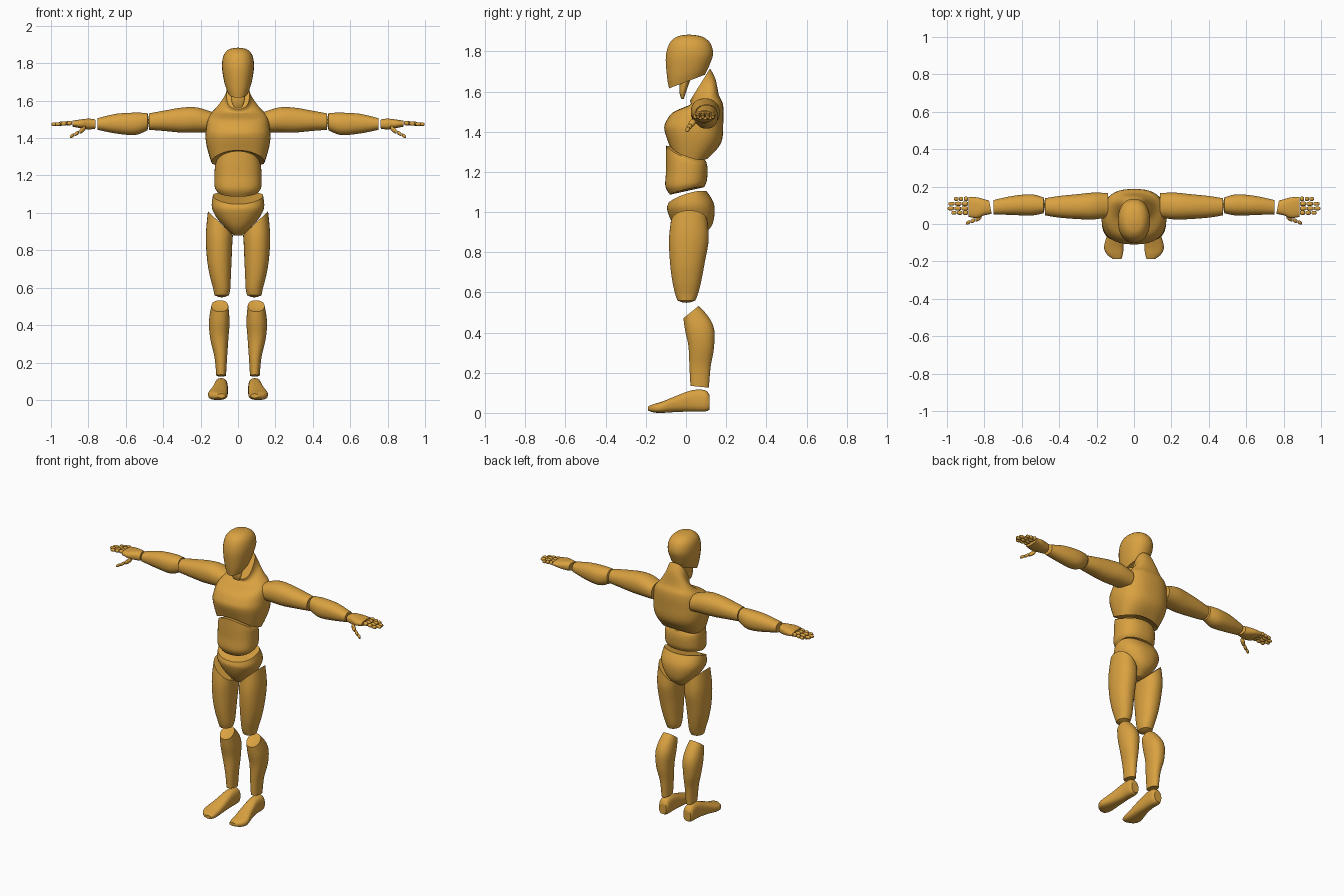
import bpy, bmesh, math
from mathutils import Vector

wood = bpy.data.materials.new("warm_ochre")
wood.diffuse_color = (0.70, 0.36, 0.052, 1)


def spline(rings, steps):
    """Catmull-Rom interpolation of the ring parameters."""
    out = []
    for i in range(len(rings) - 1):
        a, b = rings[max(i - 1, 0)], rings[i]
        c, d = rings[i + 1], rings[min(i + 2, len(rings) - 1)]
        for k in range(steps):
            s = k / steps
            out.append([0.5 * (2 * q + (r - p) * s + (2 * p - 5 * q + 4 * r - w) * s * s
                               + (3 * q - p - 3 * r + w) * s ** 3)
                        for p, q, r, w in zip(a, b, c, d)])
    return out + [list(rings[-1])]


def loft(name, axis, rings, n=32, power=2.2, dome=(0, 0), steps=5, mirror=False):
    """Ring: along, centre u, centre v, radius u, radius v, slope u, slope v, arch u."""
    rings = spline([tuple(r) + (0,) * (8 - len(r)) for r in rings], steps)
    bm = bmesh.new()

    def point(r, k, scale, lift=0):
        t, cu, cv, ru, rv, su, sv, arch = r
        a = 2 * math.pi * (k + 0.5) / n
        c, s = math.cos(a), math.sin(a)
        du = ru * scale * math.copysign(abs(c) ** (2 / power), c)
        dv = rv * scale * math.copysign(abs(s) ** (2 / power), s)
        t += su * du + sv * dv + arch * du * du + lift
        u, v = cu + du, cv + dv
        return {"x": (t, u, v), "y": (u, t, v), "z": (u, v, t)}[axis]

    # inner cap rings close both ends
    loops = [(rings[0], 0.5, dome[0] * 0.75)] + [(r, 1, 0) for r in rings]
    loops.append((rings[-1], 0.5, dome[1] * 0.75))
    verts = [[bm.verts.new(point(r, k, s, l)) for k in range(n)] for r, s, l in loops]
    for lo, hi in zip(verts, verts[1:]):
        for k in range(n):
            j = (k + 1) % n
            bm.faces.new((lo[k], lo[j], hi[j], hi[k]))
    for row, r, d in ((verts[0], rings[0], dome[0]), (verts[-1], rings[-1], dome[1])):
        mid = bm.verts.new(point(r, 0, 0, d))
        for k in range(n):
            bm.faces.new((row[k], row[(k + 1) % n], mid))
    bmesh.ops.recalc_face_normals(bm, faces=bm.faces)
    mesh = bpy.data.meshes.new(name)
    bm.to_mesh(mesh)
    bm.free()
    mesh.materials.append(wood)
    mesh.shade_smooth()
    mesh.set_sharp_from_angle(angle=math.radians(38))
    ob = bpy.data.objects.new(name, mesh)
    bpy.context.collection.objects.link(ob)
    if mirror:
        ob.modifiers.new("mirror", "MIRROR").use_mirror_merge = False
    return ob


# head with a narrow throat wedge under the chin
loft("head", "z", [
    (1.650, 0, 0.005, 0.056, 0.090, 0, 0.38),
    (1.700, 0, 0.010, 0.073, 0.105, 0, 0.25),
    (1.780, 0, 0.017, 0.086, 0.118, 0, 0.05),
    (1.840, 0, 0.020, 0.078, 0.102),
    (1.872, 0, 0.018, 0.052, 0.066),
    (1.882, 0, 0.015, 0.018, 0.022)], dome=(0, 0.001))
loft("throat", "z", [
    (1.563, 0, -0.017, 0.022, 0.006),
    (1.600, 0, -0.016, 0.036, 0.017),
    (1.680, 0, 0.000, 0.045, 0.030)], n=20)

# chest rising into a slanted neck at the back
loft("chest_and_neck", "z", [
    (1.302, 0, 0.014, 0.142, 0.098, 0, -0.33, -1.5),
    (1.378, 0, 0.034, 0.171, 0.142, 0, -0.22),
    (1.450, 0, 0.043, 0.171, 0.143),
    (1.515, 0, 0.060, 0.156, 0.125, 0, 0.15),
    (1.555, 0, 0.084, 0.118, 0.080, 0, 0.35),
    (1.600, 0, 0.085, 0.074, 0.062, 0, 1.0),
    (1.635, 0, 0.070, 0.062, 0.050, 0, 1.6)], n=40, power=2.5, dome=(0.015, 0))

# waist and hips
loft("abdomen", "z", [
    (1.105, 0, 0.005, 0.112, 0.085, 0, 0.22, 0.8),
    (1.140, 0, 0.000, 0.125, 0.103, 0, 0.12),
    (1.200, 0, 0.004, 0.126, 0.104),
    (1.250, 0, 0.003, 0.123, 0.103, 0, -0.2),
    (1.293, 0, 0.000, 0.116, 0.099, 0, -0.38, -1.8)], n=40, power=2.4, dome=(0, 0.02))
loft("pelvis", "z", [
    (0.880, 0, 0.030, 0.024, 0.040),
    (0.920, 0, 0.034, 0.068, 0.086),
    (0.970, 0, 0.030, 0.112, 0.110),
    (1.030, 0, 0.022, 0.140, 0.117, 0, 0.10),
    (1.075, 0, 0.008, 0.134, 0.095, 0, 0.30, 1.0)], n=40, power=2.3)

# legs
loft("thighs", "z", [
    (0.560, 0.087, 0.002, 0.039, 0.045),
    (0.595, 0.087, 0.003, 0.046, 0.058),
    (0.660, 0.094, 0.004, 0.056, 0.073),
    (0.750, 0.100, 0.007, 0.066, 0.087, 0.05),
    (0.860, 0.101, 0.014, 0.071, 0.099, 0.30),
    (0.945, 0.094, 0.016, 0.067, 0.092, 0.95)], dome=(-0.012, 0), mirror=True)
loft("shins", "z", [
    (0.130, 0.090, 0.068, 0.026, 0.046, 0, -0.10),
    (0.230, 0.092, 0.070, 0.034, 0.053),
    (0.330, 0.100, 0.076, 0.049, 0.064),
    (0.420, 0.100, 0.066, 0.055, 0.069, 0, 0.25),
    (0.502, 0.097, 0.025, 0.045, 0.038, 0, 0.80)], dome=(0, -0.008), mirror=True)
loft("feet", "y", [
    (-0.188, 0.090, 0.022, 0.022, 0.011),
    (-0.160, 0.103, 0.023, 0.044, 0.021),
    (-0.120, 0.108, 0.028, 0.052, 0.028),
    (-0.050, 0.098, 0.044, 0.044, 0.040),
    (0.030, 0.091, 0.060, 0.036, 0.053),
    (0.095, 0.090, 0.060, 0.035, 0.053),
    (0.118, 0.090, 0.052, 0.026, 0.036)], power=2.6, mirror=True)

# arms
loft("upper_arms", "x", [
    (0.140, 0.100, 1.485, 0.066, 0.055),
    (0.220, 0.096, 1.497, 0.072, 0.067),
    (0.300, 0.093, 1.496, 0.067, 0.067),
    (0.400, 0.092, 1.492, 0.058, 0.054),
    (0.476, 0.092, 1.488, 0.046, 0.044)], dome=(0, -0.015), mirror=True)
loft("forearms", "x", [
    (0.484, 0.100, 1.488, 0.043, 0.046),
    (0.550, 0.102, 1.476, 0.057, 0.060),
    (0.650, 0.099, 1.477, 0.051, 0.053),
    (0.752, 0.090, 1.475, 0.038, 0.031)], dome=(-0.008, 0), mirror=True)

# hands
loft("palms", "x", [
    (0.768, 0.090, 1.475, 0.036, 0.026, 0.2),
    (0.800, 0.089, 1.475, 0.043, 0.029),
    (0.840, 0.087, 1.476, 0.056, 0.024),
    (0.884, 0.091, 1.477, 0.053, 0.016)], n=24, power=2.6, mirror=True)


def segment(name, start, end, radius):
    """One rounded finger bone between two points."""
    a, b = Vector(start), Vector(end)
    rings = [(*a.lerp(b, f), radius * k, radius * k)
             for f, k in ((0, 0.6), (0.25, 1), (0.75, 1), (1, 0.6))]
    loft(name, "x", rings, n=12, steps=2, mirror=True)


for finger, y, tip in (("index", 0.060, 0.980), ("middle", 0.083, 1.0),
                       ("ring", 0.108, 0.995), ("little", 0.134, 0.965)):
    step = (tip - 0.887) / 3
    for i in range(3):
        x = 0.887 + i * step
        z = 1.481 - 0.003 * i
        segment(f"{finger}_finger_{i + 1}", (x, y, z), (x + step - 0.003, y, z - 0.002),
                0.012 - 0.001 * i)
segment("thumb_base", (0.815, 0.040, 1.455), (0.848, 0.024, 1.434), 0.015)
segment("thumb_middle", (0.850, 0.022, 1.432), (0.874, 0.013, 1.418), 0.011)
segment("thumb_tip", (0.876, 0.012, 1.417), (0.898, 0.004, 1.406), 0.010)
